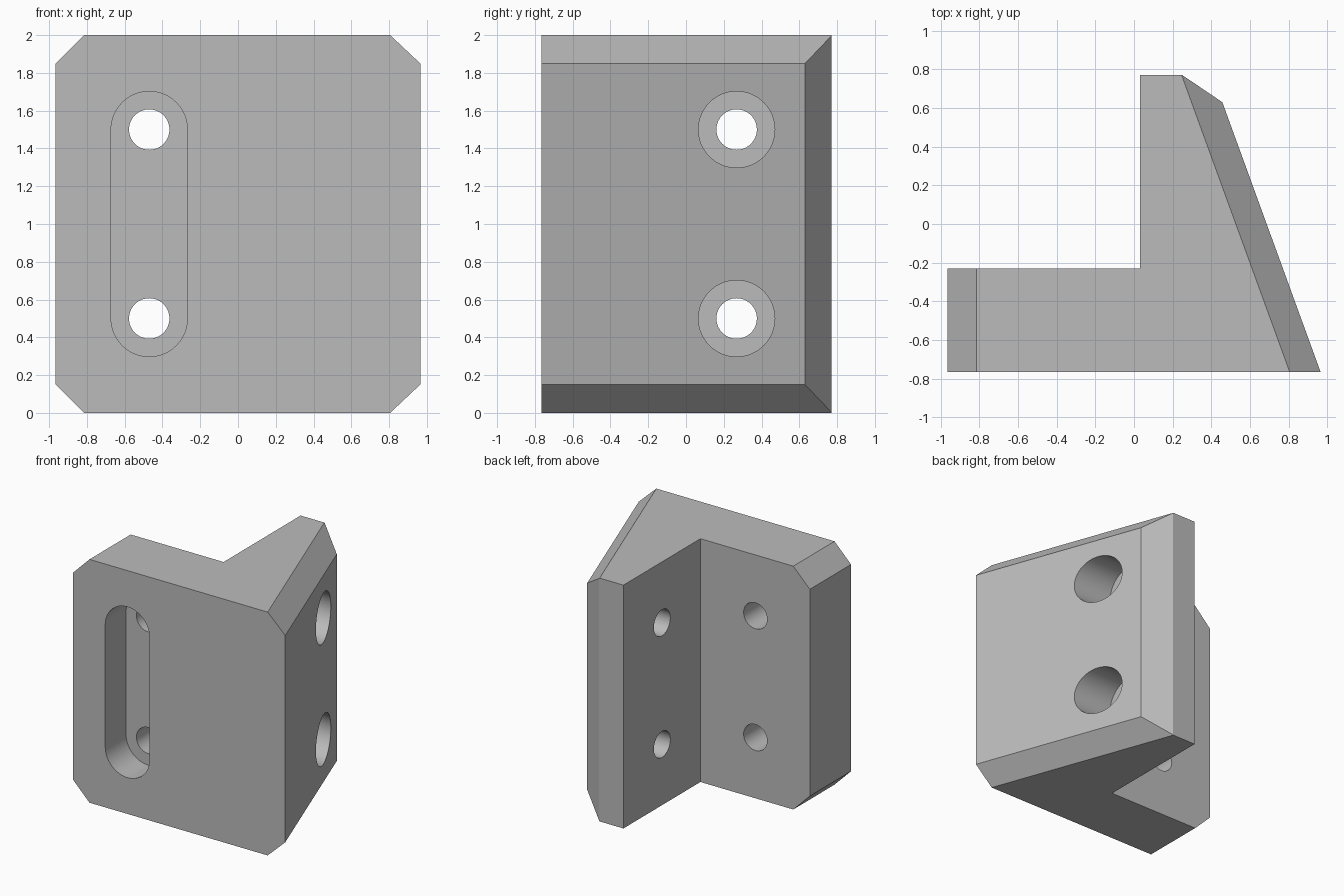
import bpy, bmesh, math
from mathutils import Vector, Matrix

cube = bpy.data.objects.get("Cube")
if cube:
    bpy.data.objects.remove(cube, do_unlink=True)

HEIGHT, CHAMFER = 2.0, 0.15
BORE_R, HOLE_R = 0.202, 0.107
HOLE_Z = (0.5, 1.5)

grey = bpy.data.materials.new("plain grey")
grey.use_nodes = True
grey.diffuse_color = (0.5, 0.5, 0.5, 1)
grey.node_tree.nodes["Principled BSDF"].inputs["Base Color"].default_value = (0.5, 0.5, 0.5, 1)


def make_object(name, bm):
    bmesh.ops.recalc_face_normals(bm, faces=bm.faces)
    mesh = bpy.data.meshes.new(name)
    bm.to_mesh(mesh)
    bm.free()
    mesh.materials.append(grey)
    obj = bpy.data.objects.new(name, mesh)
    bpy.context.collection.objects.link(obj)
    return obj


def prism(outline, vector):
    bm = bmesh.new()
    face = bm.faces.new([bm.verts.new(p) for p in outline])
    result = bmesh.ops.extrude_face_region(bm, geom=[face])
    verts = [v for v in result["geom"] if isinstance(v, bmesh.types.BMVert)]
    bmesh.ops.translate(bm, verts=verts, vec=vector)
    return bm


def slice_off(bm, point, normal):
    geom = bm.verts[:] + bm.edges[:] + bm.faces[:]
    cut = bmesh.ops.bisect_plane(bm, geom=geom, plane_co=point, plane_no=normal,
                                 clear_outer=True, dist=1e-5)
    edges = [e for e in cut["geom_cut"] if isinstance(e, bmesh.types.BMEdge)]
    bmesh.ops.contextual_create(bm, geom=edges)


# Angle bracket: thin left leg, tapered rear leg with a clipped back corner
profile = [(-0.965, -0.765), (0.965, -0.765), (0.457, 0.63), (0.25, 0.77),
           (0.03, 0.77), (0.03, -0.23), (-0.965, -0.23)]
body = prism([(x, y, 0) for x, y in profile], (0, 0, HEIGHT))

# Chamfers along the top and bottom of both outer ends
slant = Vector((1.395, 0.508, 0)).normalized()
for side, point, inset in ((Vector((-1, 0, 0)), (-0.965, 0), CHAMFER),
                           (slant, (0.965, -0.765), CHAMFER)):
    for sign in (1, -1):
        z = HEIGHT / 2 + sign * (HEIGHT / 2 - CHAMFER)
        slice_off(body, (*point, z), side + Vector((0, 0, sign)))
bracket = make_object("angle_bracket", body)


# Cutters: stadium or round prisms, along y or x
def cut_hole(name, radius, low, high, start, vector, along_y, segments=64):
    outline = []
    half = segments // 2
    ends = ((high, 0), (low, math.pi)) if high > low else ((low, 0), (low, math.pi))
    for z, turn in ends:
        for i in range(half + (high > low)):
            a = turn + math.pi * i / half
            u, w = radius * math.cos(a), z + radius * math.sin(a)
            offset = (u, 0, w) if along_y else (0, u, w)
            outline.append(Vector(start) + Vector(offset))
    cutter = make_object(name, prism(outline, vector))
    cutter.hide_render = True
    mod = bracket.modifiers.new(name, "BOOLEAN")
    mod.operation, mod.solver, mod.object = "DIFFERENCE", "EXACT", cutter
    bpy.context.view_layer.objects.active = bracket
    bpy.ops.object.modifier_apply(modifier=name)
    bpy.data.objects.remove(cutter, do_unlink=True)


# Long slot recessed into the front
cut_hole("front_slot", BORE_R, *HOLE_Z, (-0.47, -1, 0), (0, 0.505, 0), True)
for z in HOLE_Z:
    # Bolt holes through the front leg, counterbored holes through the rear leg
    cut_hole("front_hole", HOLE_R, z, z, (-0.47, -1, 0), (0, 1.2, 0), True)
    cut_hole("side_bore", BORE_R, z, z, (0.3, 0.268, 0), (1, 0, 0), False)
    cut_hole("side_hole", HOLE_R, z, z, (-0.2, 0.268, 0), (1, 0, 0), False)

bpy.ops.object.select_all(action="DESELECT")
bracket.select_set(True)
bpy.context.view_layer.objects.active = bracket
bpy.ops.object.shade_smooth_by_angle(angle=math.radians(25))
